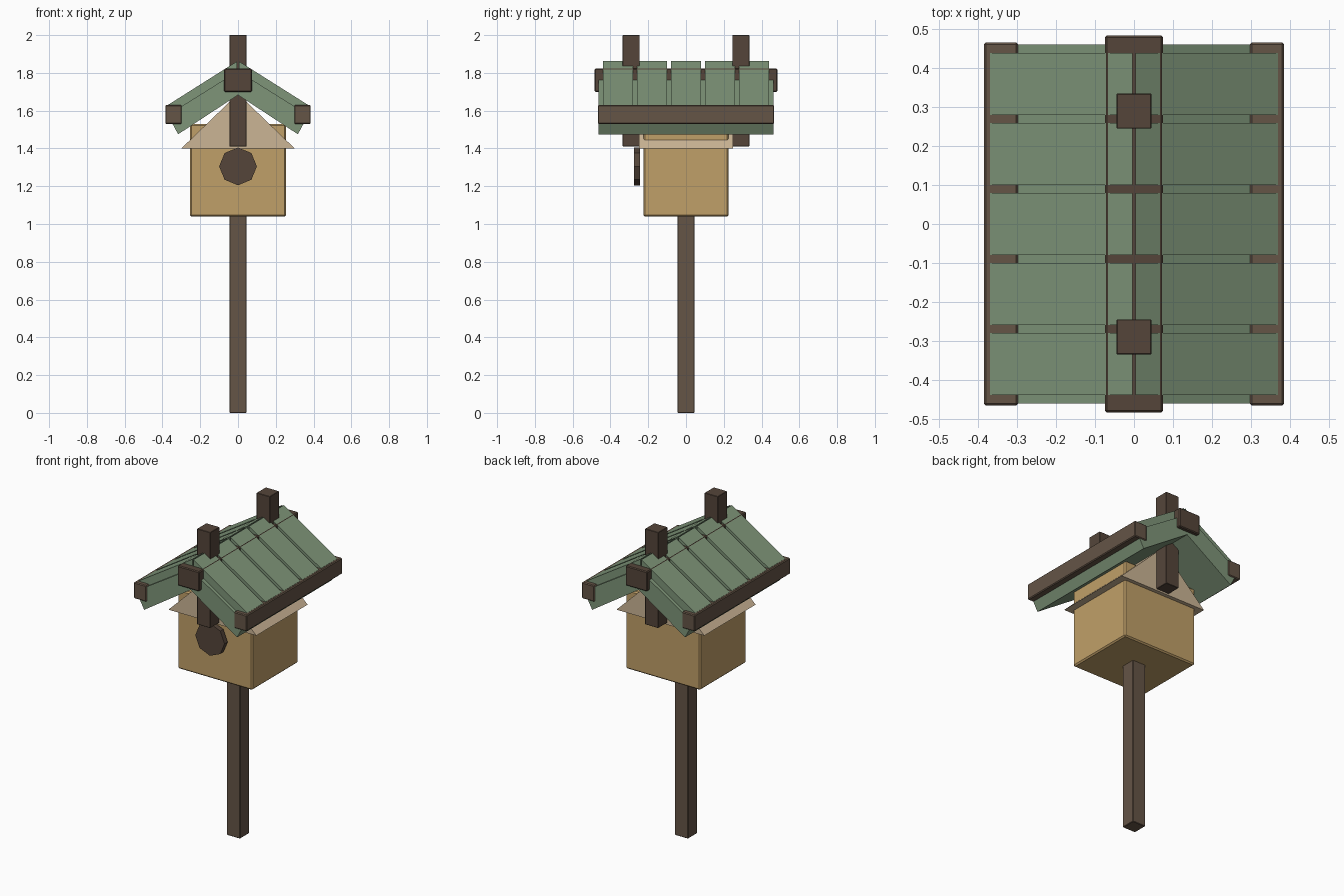
import bpy, bmesh, math

if "Cube" in bpy.data.objects:
    bpy.data.objects.remove(bpy.data.objects["Cube"])


def material(name, rgb):
    m = bpy.data.materials.new(name)
    m.diffuse_color = (*rgb, 1)
    m.use_nodes = True
    m.node_tree.nodes["Principled BSDF"].inputs["Base Color"].default_value = m.diffuse_color
    return m


DARK = material("dark_wood", (0.09, 0.06, 0.042))
BROWN = material("brown_wood", (0.13, 0.09, 0.062))
TAN = material("tan_wood", (0.53, 0.35, 0.14))
PALE = material("pale_wood", (0.60, 0.46, 0.30))
GREEN = material("green_paint", (0.21, 0.30, 0.19))


def prism(name, profile, y0, y1, mat, bevel=0):
    """Extrude an (x, z) outline from y0 to y1."""
    bm = bmesh.new()
    face = bm.faces.new([bm.verts.new((x, y0, z)) for x, z in profile])
    new = bmesh.ops.extrude_face_region(bm, geom=[face])["geom"]
    bmesh.ops.translate(bm, vec=(0, y1 - y0, 0),
                        verts=[v for v in new if isinstance(v, bmesh.types.BMVert)])
    bmesh.ops.recalc_face_normals(bm, faces=bm.faces)
    me = bpy.data.meshes.new(name)
    bm.to_mesh(me)
    bm.free()
    me.materials.append(mat)
    ob = bpy.data.objects.new(name, me)
    bpy.context.collection.objects.link(ob)
    if bevel:
        b = ob.modifiers.new("bevel", "BEVEL")
        b.width = bevel
        b.segments = 1
    return ob


def box(name, x0, x1, y0, y1, z0, z1, mat, bevel=0):
    return prism(name, [(x0, z0), (x1, z0), (x1, z1), (x0, z1)], y0, y1, mat, bevel)


# Pole and house body
box("pole", -0.045, 0.045, -0.045, 0.045, 0, 1.06, BROWN, 0.003)
box("house_body", -0.255, 0.255, -0.226, 0.226, 1.04, 1.53, TAN, 0.008)
prism("gable_loft", [(-0.30, 1.40), (0.30, 1.40), (0, 1.69)], -0.25, 0.25, PALE)

# Entrance hole: octagonal disc just in front of the wall
prism("entrance_hole",
      [(0.1 * math.cos(i * math.pi / 4), 1.305 + 0.1 * math.sin(i * math.pi / 4))
       for i in range(8)], -0.274, -0.244, DARK)

# Upright posts through the ridge
for label, y in (("front", -0.29), ("back", 0.29)):
    box(label + "_upright", -0.045, 0.045, y - 0.045, y + 0.045, 1.41, 2.0, DARK, 0.002)

# Ridge beam
box("ridge_beam", -0.074, 0.074, -0.485, 0.485, 1.70, 1.822, DARK, 0.005)

# Roof halves: continuous slab, eave beam and five planks on each side
for label, s in (("left", -1), ("right", 1)):
    prism(label + "_roof_slab",
          [(0, 1.81), (s * 0.372, 1.577), (s * 0.317, 1.475), (0, 1.683)],
          -0.462, 0.462, GREEN)
    box(label + "_eave_beam", s * 0.298, s * 0.385, -0.467, 0.467, 1.53, 1.63, BROWN, 0.005)
    for i in range(5):
        y = (i - 2) * 0.18
        prism(f"{label}_roof_plank_{i + 1}",
              [(s * 0.004, 1.862), (s * 0.37, 1.631), (s * 0.37, 1.57), (s * 0.004, 1.80)],
              y - 0.08, y + 0.08, GREEN)
